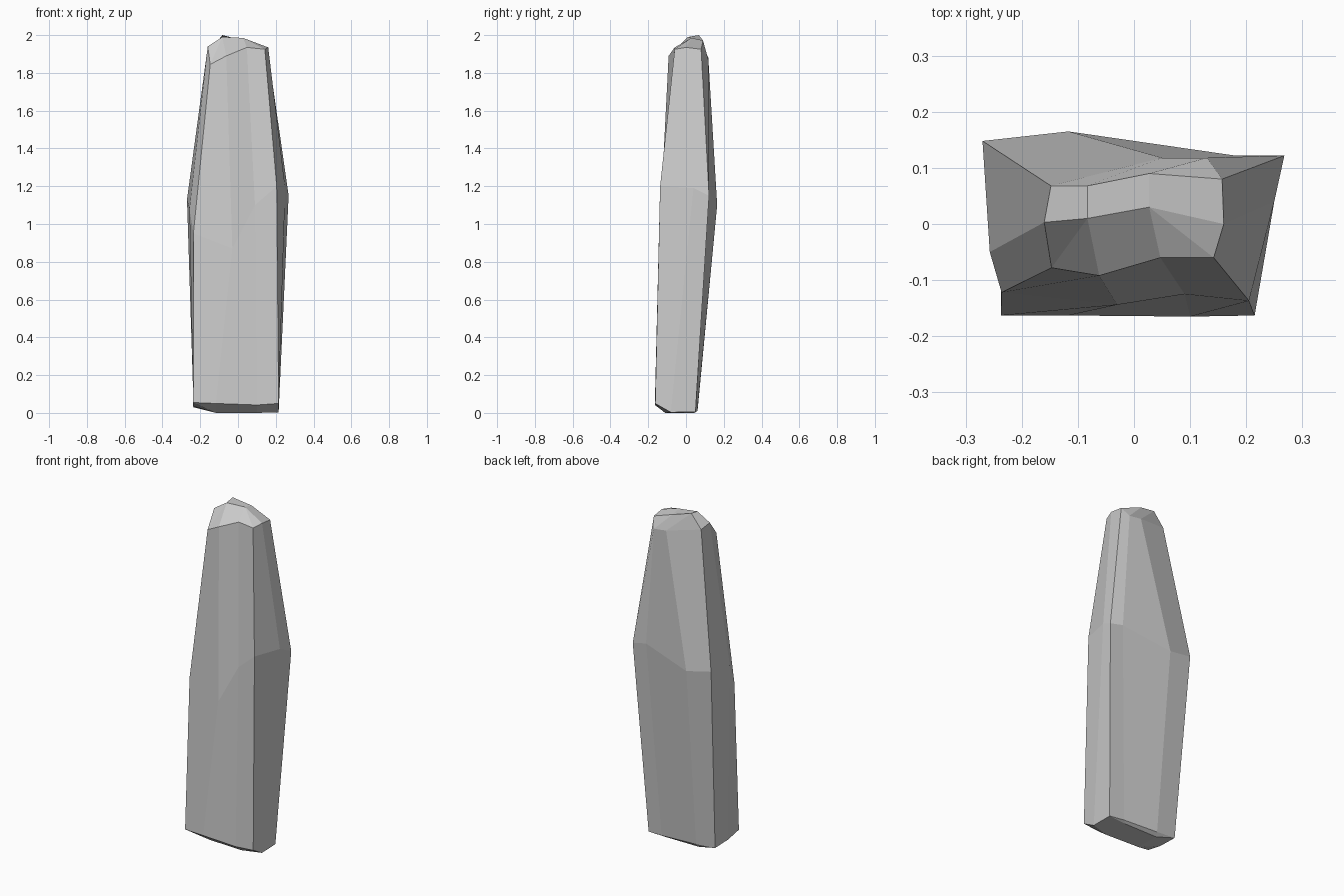
import bpy, bmesh

# Cross-sections, counter-clockwise from front-left:
# FL, F1, F2, FR, R, BR, B2, B1, BL, L
low = [(-.237, -.163, .055), (-.117, -.163, .05), (.1, -.165, .042), (.215, -.163, .05),
       (.215, -.08, .003), (.213, .05, .005), (.12, .06, .01), (-.11, .062, .02),
       (-.235, .06, .03), (-.237, -.06, .035)]
mid = [(-.236, -.122, .95), (-.03, -.144, .87), (.09, -.125, 1.1), (.205, -.137, 1.2),
       (.25, .04, 1.19), (.268, .122, 1.15), (.18, .122, 1.17), (-.117, .165, 1.1),
       (-.27, .148, 1.13), (-.257, -.05, 1.08)]
high = [(-.147, -.078, 1.845), (-.062, -.092, 1.89), (.047, -.06, 1.935), (.142, -.06, 1.925),
        (.16, 0, 1.935), (.157, .08, 1.925), (.13, .118, 1.87), (.05, .118, 1.88),
        (-.148, .068, 1.92), (-.16, .003, 1.94)]

# Small cap quads, and which cap corner each section point leads to
crown = [(-.083, .01, 1.99), (.027, .03, 1.985), (.027, .09, 1.972), (-.083, .068, 2.0)]
foot = [(-.117, -.1, 0), (.1, -.11, 0), (.1, .045, 0), (-.117, .045, 0)]
lead = [0, 0, 1, 1, 1, 2, 2, 3, 3, 0]

bm = bmesh.new()


def add(points):
    return [bm.verts.new(p) for p in points]


def loft(lower, upper):
    n = len(lower)
    for i in range(n):
        j = (i + 1) % n
        loop = list(dict.fromkeys([lower[i], lower[j], upper[j], upper[i]]))
        if len(loop) > 2:
            bm.faces.new(loop)


# Shaft of the stone
a, b, c = add(low), add(mid), add(high)
loft(a, b)
loft(b, c)

# Chipped crown and worn foot
top, base = add(crown), add(foot)
loft(c, [top[k] for k in lead])
loft([base[k] for k in lead], a)
bm.faces.new(top)
bm.faces.new(base[::-1])

bmesh.ops.recalc_face_normals(bm, faces=bm.faces)
mesh = bpy.data.meshes.new("standing_stone")
bm.to_mesh(mesh)
bm.free()
stone = bpy.data.objects.new("standing_stone", mesh)
bpy.context.collection.objects.link(stone)
